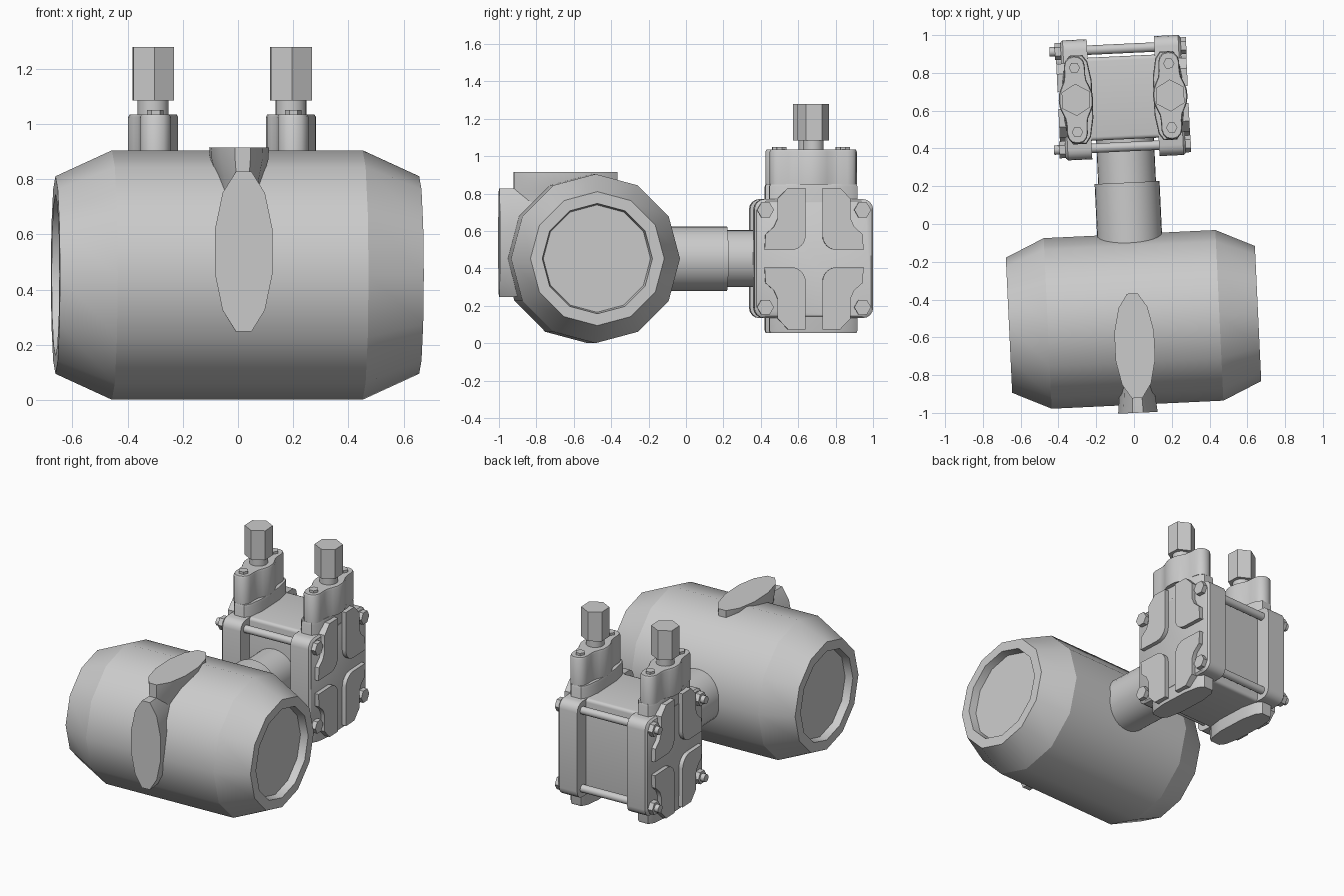
import bpy, bmesh
from math import sin, cos, pi, radians
from mathutils import Matrix, Vector

cube = bpy.data.objects.get("Cube")
if cube:
    bpy.data.objects.remove(cube, do_unlink=True)

grey = bpy.data.materials.new("light_grey")
grey.use_nodes = True
grey.diffuse_color = (0.6, 0.6, 0.6, 1)
grey.node_tree.nodes["Principled BSDF"].inputs["Base Color"].default_value = (0.6, 0.6, 0.6, 1)

# Whole assembly is turned slightly; local origin sits on the barrel axis
PLACE = Matrix.Translation((-0.0025, -0.505, 0.4525)) @ Matrix.Rotation(radians(2.7), 4, 'Z')
BODY_Y = 1.175
AXES = {'x': lambda a, b, h: (h, a, b),
        'y': lambda a, b, h: (a, h, b),
        'z': lambda a, b, h: (a, b, h)}


def ring(n, ra, rb=None, turn=0.0, ca=0.0, cb=0.0):
    rb = ra if rb is None else rb
    return [(ca + ra * cos(2 * pi * i / n + turn), cb + rb * sin(2 * pi * i / n + turn))
            for i in range(n)]


def scaled(pts, sa, sb=None):
    sb = sa if sb is None else sb
    return [(a * sa, b * sb) for a, b in pts]


def rounded_rect(ha, hb, r, steps=4):
    pts = []
    for k, (sa, sb) in enumerate([(1, 1), (-1, 1), (-1, -1), (1, -1)]):
        for i in range(steps + 1):
            t = (k + i / steps) * pi / 2
            pts.append((sa * (ha - r) + r * cos(t), sb * (hb - r) + r * sin(t)))
    return pts


def loft(name, axis, sections, at=(0, 0, 0), limit=40, sharp_rings=False):
    """Skin a list of (height, outline) sections along an axis and cap both ends."""
    bm = bmesh.new()
    rows = [[bm.verts.new(Vector(AXES[axis](a, b, h)) + Vector(at)) for a, b in pts]
            for h, pts in sections]
    n = len(rows[0])
    for lo, hi in zip(rows, rows[1:]):
        for i in range(n):
            j = (i + 1) % n
            bm.faces.new((lo[i], lo[j], hi[j], hi[i]))
    bm.faces.new(rows[0])
    bm.faces.new(rows[-1])
    bmesh.ops.recalc_face_normals(bm, faces=bm.faces)
    for f in bm.faces:
        f.smooth = True
    for e in bm.edges:
        e.smooth = e.calc_face_angle(0) < radians(limit)
    if sharp_rings:
        for row in rows:
            for i in range(n):
                bm.edges.get((row[i], row[(i + 1) % n])).smooth = False
    bm.transform(PLACE)
    mesh = bpy.data.meshes.new(name)
    bm.to_mesh(mesh)
    bm.free()
    mesh.materials.append(grey)
    obj = bpy.data.objects.new(name, mesh)
    bpy.context.collection.objects.link(obj)
    return obj


# Barrel housing with recessed end covers
barrel = [(-0.61, 0.287), (-0.66, 0.295), (-0.66, 0.358), (-0.455, 0.452),
          (0.455, 0.452), (0.66, 0.358), (0.66, 0.295), (0.61, 0.287)]
loft("barrel_housing", 'x', [(h, ring(12, r)) for h, r in barrel], sharp_rings=True)

# Flat lens-shaped conduit bosses, narrowing into the barrel
tilt = pi / 12
top_lens = ring(12, 0.105 / cos(tilt), 0.277 / cos(tilt), tilt)
front_lens = ring(12, 0.105 / cos(tilt), 0.29 / cos(tilt), tilt)
loft("top_boss", 'z', [(0.4625, top_lens), (0.42, scaled(top_lens, 0.98, 1)),
                       (0.36, scaled(top_lens, 0.83, 1)), (0.3, scaled(top_lens, 0.7, 1)),
                       (0.1, scaled(top_lens, 0.62, 0.95))], at=(0, -0.14, 0))
loft("front_boss", 'y', [(-0.495, front_lens), (-0.43, scaled(front_lens, 0.93, 1)),
                         (-0.2, scaled(front_lens, 0.65, 0.95))], at=(0, 0, 0.085))

# Stepped neck joining the barrel to the sensor body
neck = [(0.3, 0.172), (0.725, 0.172), (0.725, 0.153), (1.0, 0.153)]
loft("neck", 'y', [(h, ring(32, r)) for h, r in neck])

# Sensor body block
loft("sensor_body", 'x', [(-0.18, rounded_rect(0.22, 0.318, 0.02)),
                          (0.18, rounded_rect(0.22, 0.318, 0.02))], at=(0, BODY_Y, 0))

# Outlines shared by both flanges
lug = rounded_rect(0.318, 0.318, 0.055)
quarter = [(0.091, 0), (0.088, 0.035), (0.074, 0.07), (0.06, 0.1), (0.055, 0.135),
           (0.055, 0.18), (0.047, 0.208), (0.028, 0.227), (0, 0.233)]
upper = quarter + [(-a, b) for a, b in quarter[-2::-1]]
adapter_plan = upper + [(-a, -b) for a, b in upper[1:-1]]
core_plan = [(0.066, -0.1), (0.066, 0.1), (0.05, 0.2), (0.025, 0.235), (-0.045, 0.235),
             (-0.07, 0.2), (-0.088, 0.1), (-0.088, -0.1), (-0.07, -0.2), (-0.045, -0.235),
             (0.025, -0.235), (0.05, -0.2)]
fillet = [(0.125 - 0.08 * cos(t * pi / 12), 0.125 - 0.08 * sin(t * pi / 12)) for t in range(7)]
pad = [(0.045, 0.378)] + fillet + [(0.265, 0.045), (0.26, 0.13), (0.215, 0.17), (0.195, 0.215),
                                   (0.195, 0.32), (0.14, 0.378)]

for side, s in (("left", 1), ("right", -1)):
    # Flange plate and its tall lens-shaped core
    loft(side + "_flange_plate", 'x', [(s * 0.178, lug), (s * 0.306, lug),
                                       (s * 0.318, scaled(lug, 0.965))], at=(0, BODY_Y, 0))
    core = [(s * a, b) for a, b in core_plan]
    loft(side + "_flange_core", 'z', [(-0.398, scaled(core, 0.95, 0.98)), (-0.385, core),
                                      (0.385, core), (0.398, scaled(core, 0.95, 0.98))],
         at=(s * 0.25, BODY_Y, 0))

    # Four raised pads leaving a cross-shaped channel
    for sy in (1, -1):
        for sz in (1, -1):
            outline = [(a * sy, b * sz) for a, b in pad]
            loft(side + "_flange_pad", 'x', [(s * 0.29, outline), (s * 0.345, outline)],
                 at=(0, BODY_Y, 0))

    # Process adapter with stem, hex fitting and two screws
    spot = (s * 0.25, BODY_Y, 0)
    loft(side + "_adapter", 'z', [(0.395, adapter_plan), (0.572, adapter_plan),
                                  (0.5825, scaled(adapter_plan, 0.94, 0.975))], at=spot)
    loft(side + "_stem", 'z', [(0.57, ring(24, 0.056)), (0.64, ring(24, 0.056))], at=spot)
    hexagon = ring(6, 0.085, turn=pi / 2)
    loft(side + "_hex_fitting", 'z', [(0.6325, hexagon), (0.8275, hexagon)], at=spot)
    for y in (-0.17, 0.17):
        screw = ring(6, 0.03, cb=y)
        loft(side + "_adapter_screw", 'z', [(0.57, screw), (0.598, screw)], at=spot)

# Four tie rods with a hex head on one end and a nut on the other
for y in (-0.26, 0.26):
    for z in (-0.26, 0.26):
        spot = (0, BODY_Y + y, z)
        rod, head = ring(16, 0.025), ring(6, 0.045)
        loft("tie_rod", 'x', [(-0.378, rod), (0.32, rod)], at=spot)
        loft("bolt_head", 'x', [(0.31, head), (0.347, head)], at=spot)
        loft("nut", 'x', [(-0.31, head), (-0.35, head)], at=spot)
